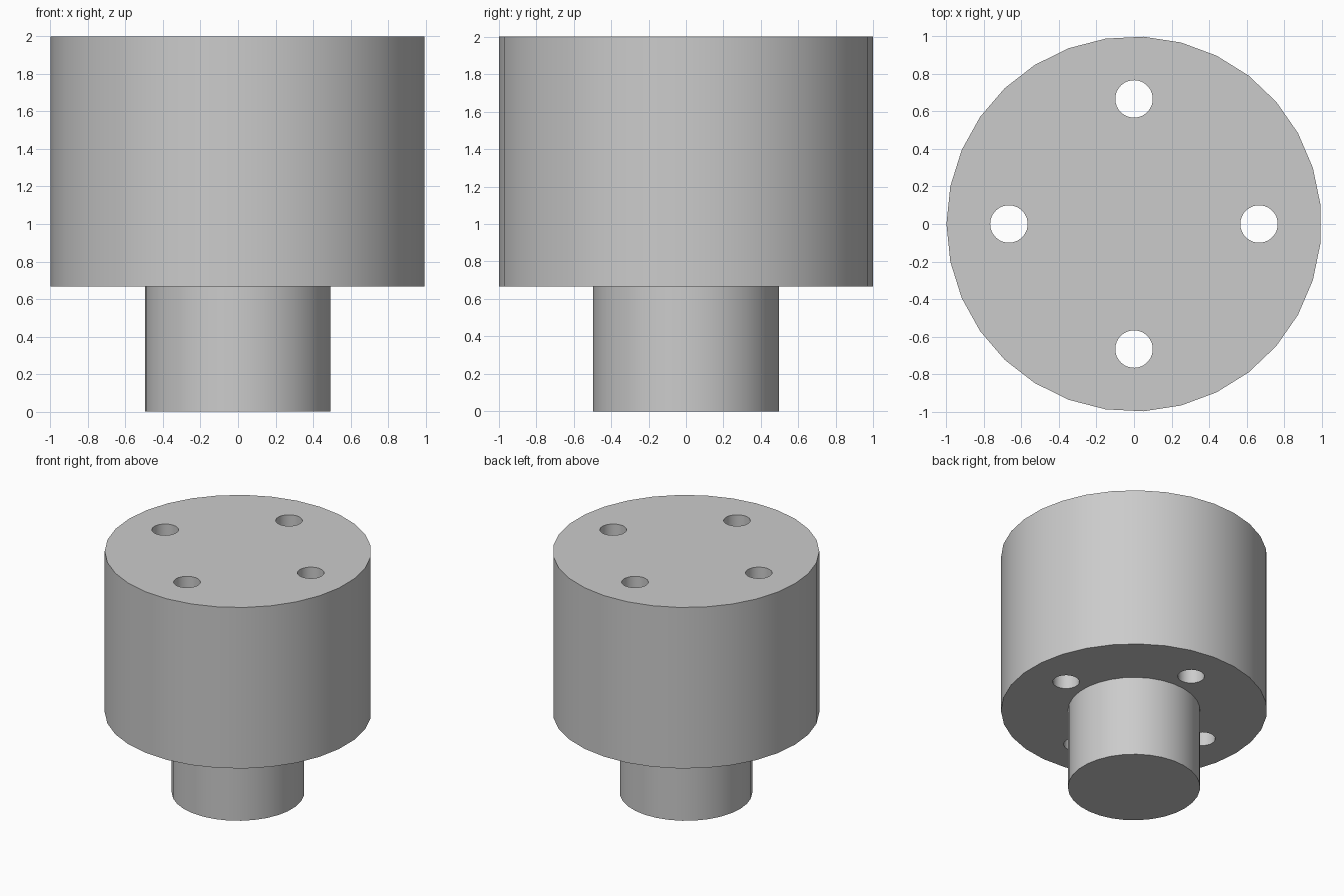
import bpy
from math import pi, cos, sin, radians

cube = bpy.data.objects.get("Cube")
if cube:
    bpy.data.objects.remove(cube, do_unlink=True)

SIDES = 31
STEP = 0.667          # height where the wide body meets the stem

grey = bpy.data.materials.new("plain_grey")
grey.use_nodes = True
colour = (0.6, 0.6, 0.6, 1)
grey.diffuse_color = colour
grey.node_tree.nodes["Principled BSDF"].inputs["Base Color"].default_value = colour


def cylinder(name, radius, bottom, top, x=0, y=0):
    """Upright cylinder with one corner pointing to -x."""
    bpy.ops.mesh.primitive_cylinder_add(
        vertices=SIDES, radius=radius, depth=top - bottom,
        location=(x, y, (top + bottom) / 2), rotation=(0, 0, pi / 2))
    obj = bpy.context.object
    obj.name = name
    obj.data.materials.append(grey)
    return obj


def smooth(obj):
    bpy.ops.object.select_all(action='DESELECT')
    obj.select_set(True)
    bpy.context.view_layer.objects.active = obj
    bpy.ops.object.shade_smooth_by_angle(angle=radians(30))


# Wide body and the narrow stem below it
body = cylinder("body", 1, STEP, 2)
stem = cylinder("stem", 0.497, 0, STEP)

# Four through holes, a quarter turn apart
for i in range(4):
    a = i * pi / 2
    cutter = cylinder("hole_cutter", 0.1, STEP - 0.1, 2.1,
                      STEP * cos(a), STEP * sin(a))
    cutter.hide_render = True
    bpy.context.view_layer.objects.active = body
    cut = body.modifiers.new("hole", 'BOOLEAN')
    cut.operation = 'DIFFERENCE'
    cut.solver = 'EXACT'
    cut.object = cutter
    bpy.ops.object.modifier_apply(modifier=cut.name)
    bpy.data.objects.remove(cutter, do_unlink=True)

for part in (body, stem):
    smooth(part)
